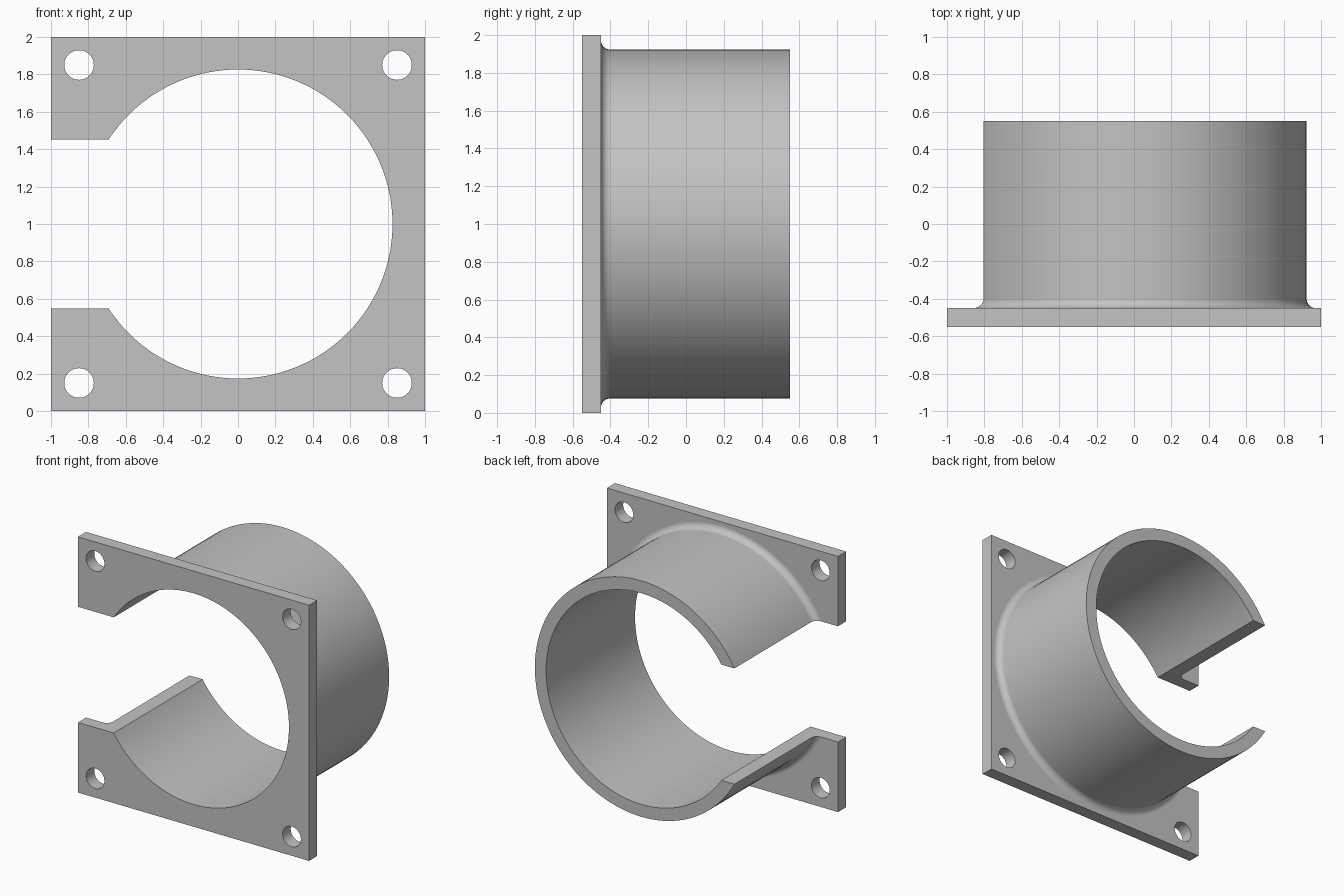
import bpy, bmesh, math
from mathutils import Matrix

old = bpy.data.objects.get("Cube")
if old:
    bpy.data.objects.remove(old, do_unlink=True)

BORE, OUTER, FILLET = 0.826, 0.923, 0.05
FRONT, PLATE_BACK, BACK = -0.55, -0.45, 0.55
SEGMENTS = 128

grey = bpy.data.materials.new("plain grey")
grey.use_nodes = True
colour = (0.55, 0.55, 0.55, 1)
grey.diffuse_color = colour
grey.node_tree.nodes["Principled BSDF"].inputs["Base Color"].default_value = colour


def add_object(name, bm):
    bmesh.ops.recalc_face_normals(bm, faces=bm.faces)
    mesh = bpy.data.meshes.new(name)
    bm.to_mesh(mesh)
    bm.free()
    mesh.materials.append(grey)
    obj = bpy.data.objects.new(name, mesh)
    bpy.context.collection.objects.link(obj)
    return obj


def box(name, lo, hi):
    bm = bmesh.new()
    bmesh.ops.create_cube(bm, size=1)
    for v in bm.verts:
        v.co = [a + (b - a) * (c + 0.5) for a, b, c in zip(lo, hi, v.co)]
    return add_object(name, bm)


def lathe(name, profile, x=0, z=1, segments=SEGMENTS):
    """Solid of revolution about a y-directed axis; profile is (radius, y)."""
    bm = bmesh.new()
    rings = []
    for r, y in profile:
        angles = [math.tau * i / segments for i in range(segments)]
        rings.append([bm.verts.new((x + r * math.cos(a), y, z + r * math.sin(a)))
                      for a in angles])
    for a, b in zip(rings, rings[1:]):
        for i in range(segments):
            j = (i + 1) % segments
            bm.faces.new((a[i], a[j], b[j], b[i]))
    bm.faces.new(rings[0])
    bm.faces.new(rings[-1])
    return add_object(name, bm)


def combine(target, other, operation):
    mod = target.modifiers.new(operation.lower(), "BOOLEAN")
    mod.operation, mod.solver, mod.object = operation, "EXACT", other
    bpy.context.view_layer.objects.active = target
    bpy.ops.object.modifier_apply(modifier=mod.name)
    bpy.data.objects.remove(other, do_unlink=True)


# Square mounting plate
bracket = box("flanged_split_sleeve", (-1, FRONT, 0), (1, PLATE_BACK, 2))

# Sleeve with a rounded fillet where it leaves the plate
profile = [(OUTER + FILLET, -0.5)]
for i in range(9):
    a = math.pi / 2 * i / 8
    profile.append((OUTER + FILLET * (1 - math.sin(a)),
                    PLATE_BACK + FILLET * (1 - math.cos(a))))
profile.append((OUTER, BACK))
combine(bracket, lathe("sleeve", profile), "UNION")

# Through bore
combine(bracket, lathe("bore", [(BORE, -1), (BORE, 1)]), "DIFFERENCE")

# Slot open on the right side
combine(bracket, box("slot", (-1.5, -1, 0.548), (0, 1, 1.453)), "DIFFERENCE")

# Corner screw holes
for x in (-0.85, 0.85):
    for z in (0.15, 1.85):
        hole = lathe("hole", [(0.079, -1), (0.079, 0)], x, z, 48)
        combine(bracket, hole, "DIFFERENCE")

# Smooth curved walls, crisp edges, flat plate faces
bpy.ops.object.select_all(action="DESELECT")
bracket.select_set(True)
bpy.context.view_layer.objects.active = bracket
bpy.ops.object.shade_smooth_by_angle(angle=math.radians(30))
weighted = bracket.modifiers.new("flat plate shading", "WEIGHTED_NORMAL")
weighted.keep_sharp = True
